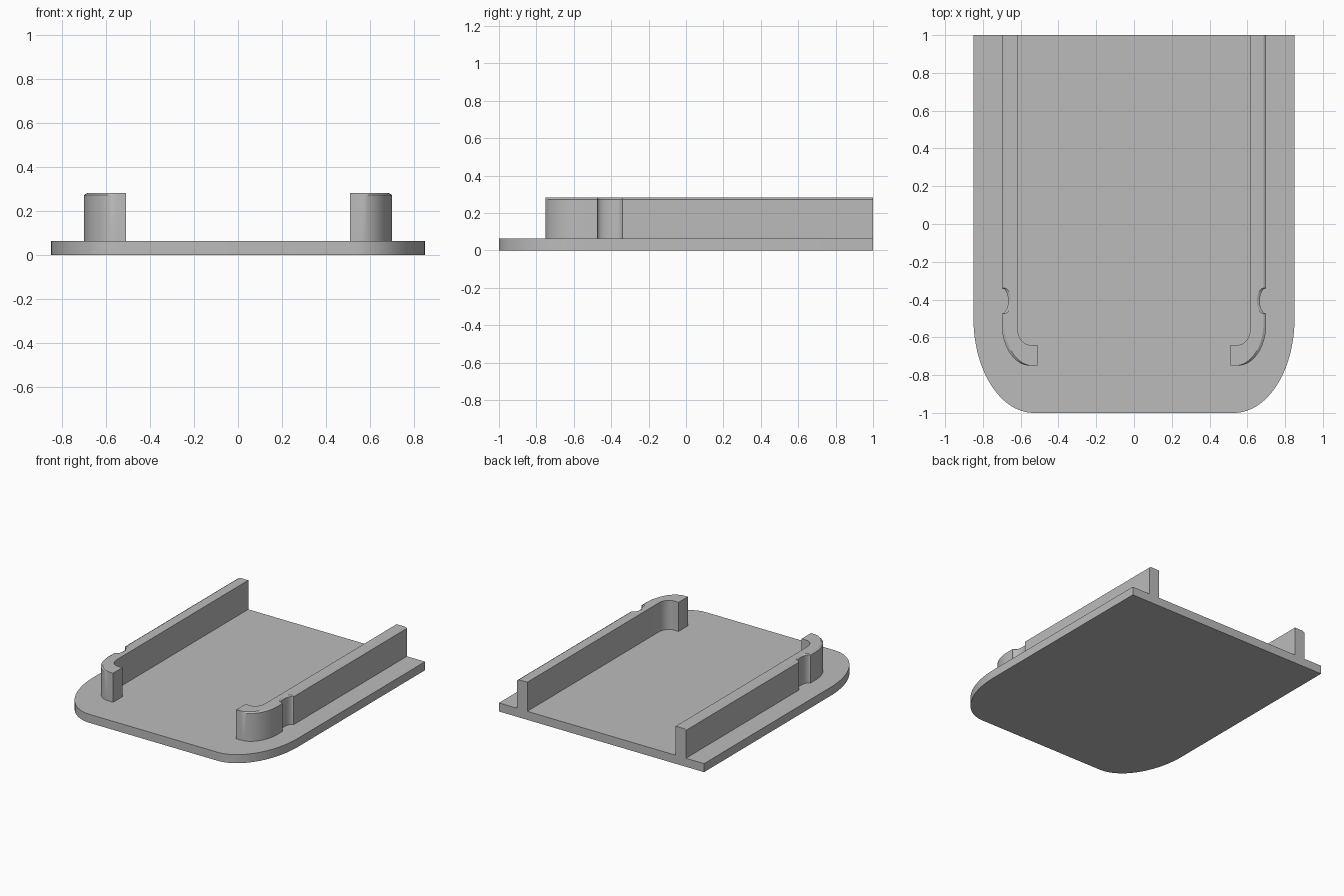
import bpy, bmesh, math

cube = bpy.data.objects.get("Cube")
if cube:
    bpy.data.objects.remove(cube, do_unlink=True)

grey = bpy.data.materials.new("plain_grey")
grey.use_nodes = True
colour = (0.5, 0.5, 0.5, 1)
grey.diffuse_color = colour
grey.node_tree.nodes["Principled BSDF"].inputs["Base Color"].default_value = colour

PLATE_TOP = 0.064
WALL_TOP = 0.282
LIP = 0.273      # height where the outer chamfer begins
INSET = 0.015    # sideways width of the chamfer


def arc(cx, cy, rx, ry, start, end, steps):
    """Points on an elliptical arc, angles in degrees."""
    angles = [math.radians(start + (end - start) * i / steps) for i in range(steps + 1)]
    return [(cx + rx * math.cos(a), cy + ry * math.sin(a)) for a in angles]


def loft(name, layers):
    """Closed solid through a stack of (outline, height) layers."""
    bm = bmesh.new()
    rings = [[bm.verts.new((x, y, z)) for x, y in outline] for outline, z in layers]
    n = len(rings[0])
    for low, high in zip(rings, rings[1:]):
        for i in range(n):
            j = (i + 1) % n
            bm.faces.new((low[i], low[j], high[j], high[i]))
    bm.faces.new(rings[0][::-1])
    bm.faces.new(rings[-1])
    bmesh.ops.remove_doubles(bm, verts=bm.verts, dist=1e-5)
    bmesh.ops.recalc_face_normals(bm, faces=bm.faces)
    mesh = bpy.data.meshes.new(name)
    bm.to_mesh(mesh)
    bm.free()
    mesh.materials.append(grey)
    obj = bpy.data.objects.new(name, mesh)
    bpy.context.collection.objects.link(obj)
    bpy.ops.object.select_all(action="DESELECT")
    obj.select_set(True)
    bpy.context.view_layer.objects.active = obj
    bpy.ops.object.shade_smooth_by_angle(angle=math.radians(20))
    return obj


# Base plate with rounded front corners
right_corner = arc(0.53, -0.5, 0.32, 0.5, -90, 0, 24)
left_corner = [(-x, y) for x, y in reversed(right_corner)]
plate = right_corner + [(0.85, 1), (-0.85, 1)] + left_corner
loft("base_plate", [(plate, 0), (plate, PLATE_TOP)])

# Rail outline: hooked front end, notched outer side, plain inner side
outer = (arc(0.55, -0.53, 0.15, 0.22, -90, 0, 18)
         + arc(0.70, -0.407, 0.034, 0.067, 270, 90, 16)
         + [(0.70, 1)])
inner = [(0.615, 1)] + arc(0.55, -0.555, 0.065, 0.085, 0, -90, 12)
tip = [(0.51, -0.64), (0.51, -0.75)]

# Side rails, chamfered along the outer top edge
for side, name in ((1, "left_rail"), (-1, "right_rail")):
    def outline(shift):
        points = [(x - shift, y) for x, y in outer] + inner + tip
        return [(side * x, y) for x, y in points]
    loft(name, [(outline(0), PLATE_TOP), (outline(0), LIP), (outline(INSET), WALL_TOP)])
